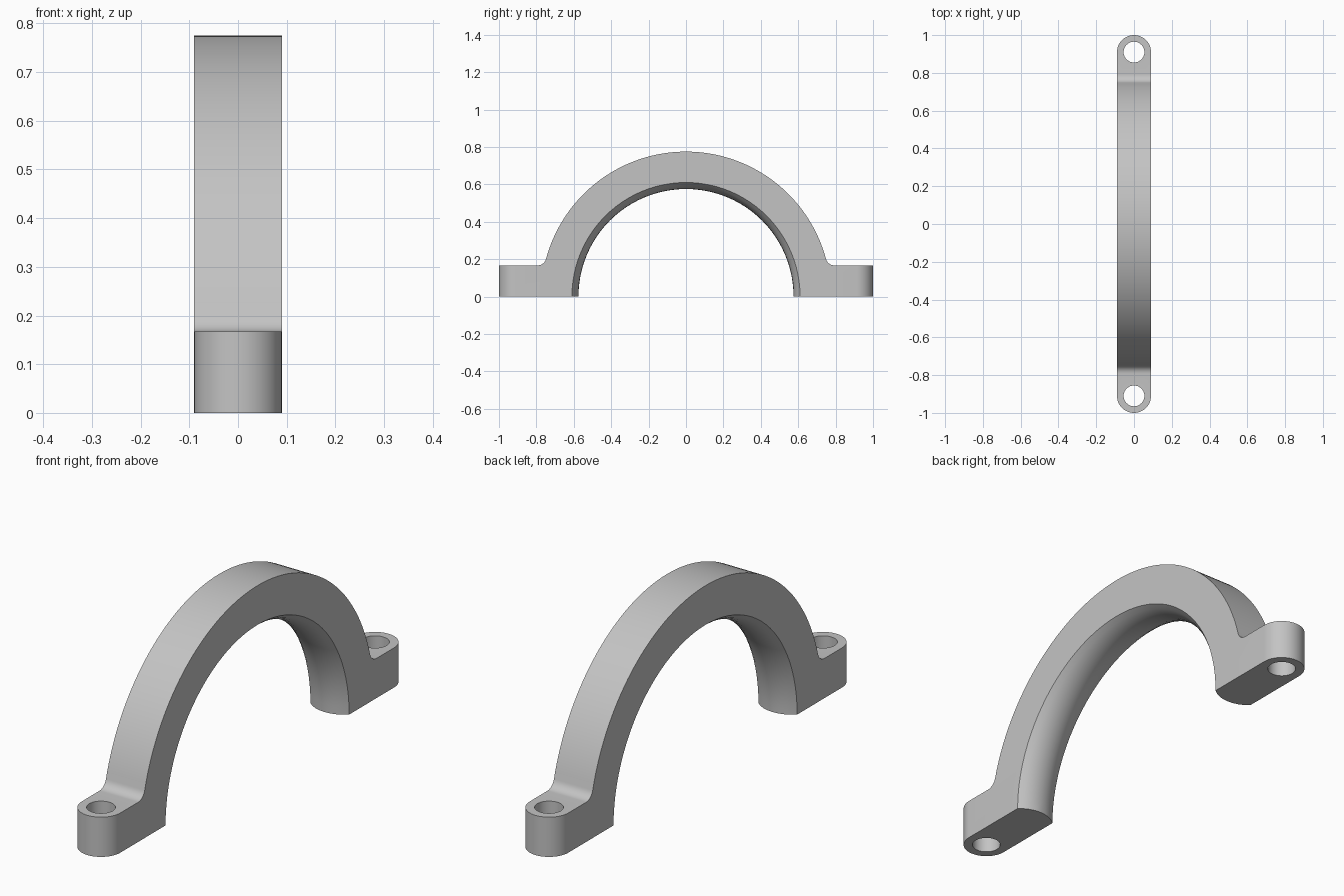
import bpy, bmesh, math
from mathutils import Matrix

HALF_W = 0.09      # half the strap width
R_OUT = 0.775      # outer arch radius
R_SIDE, R_MID = 0.61, 0.575   # inner radius at the sides and at the crown of the bulge
LUG_H = 0.167
FILLET = 0.045
HOLE_Y, HOLE_R = 0.91, 0.055

if "Cube" in bpy.data.objects:
    bpy.data.objects.remove(bpy.data.objects["Cube"], do_unlink=True)

grey = bpy.data.materials.new("cast grey")
grey.use_nodes = True
colour = (0.55, 0.55, 0.55, 1)
grey.diffuse_color = colour
grey.node_tree.nodes["Principled BSDF"].inputs["Base Color"].default_value = colour


def arc(cx, cy, r, a0, a1, n):
    return [(cx + r * math.cos(a0 + (a1 - a0) * i / n),
             cy + r * math.sin(a0 + (a1 - a0) * i / n)) for i in range(n + 1)]


def finish(bm, name):
    bmesh.ops.recalc_face_normals(bm, faces=bm.faces)
    mesh = bpy.data.meshes.new(name)
    bm.to_mesh(mesh)
    bm.free()
    mesh.materials.append(grey)
    obj = bpy.data.objects.new(name, mesh)
    bpy.context.collection.objects.link(obj)
    return obj


def prism(name, points, place, shift):
    """Extrude a closed 2D outline, placed in 3D by a function, along shift."""
    bm = bmesh.new()
    face = bm.faces.new([bm.verts.new(place(*p)) for p in points])
    new = bmesh.ops.extrude_face_region(bm, geom=[face])["geom"]
    bmesh.ops.translate(bm, vec=shift, verts=[g for g in new if isinstance(g, bmesh.types.BMVert)])
    return finish(bm, name)


def cut(target, tool, operation):
    tool.hide_render = True
    mod = target.modifiers.new("cut", "BOOLEAN")
    mod.operation, mod.solver, mod.object = operation, "EXACT", tool
    bpy.context.view_layer.objects.active = target
    bpy.ops.object.modifier_apply(modifier=mod.name)
    bpy.data.objects.remove(tool, do_unlink=True)


# Side outline: lug, fillet, arch, fillet, lug
fz = LUG_H + FILLET
fy = math.sqrt((R_OUT + FILLET) ** 2 - fz ** 2)
lean = math.atan2(fz, fy)
half = [(1.1, 0), (1.1, LUG_H)]
half += arc(fy, fz, FILLET, -math.pi / 2, -math.pi + lean, 8)
half += arc(0, 0, R_OUT, lean, math.pi / 2, 36)[1:]
outline = half + [(-y, z) for y, z in reversed(half[:-1])]
clamp = prism("half_clamp_bracket", outline, lambda y, z: (-0.15, y, z), (0.3, 0, 0))

# Plan outline with rounded ends
end = 1 - HALF_W
plan = arc(0, end, HALF_W, 0, math.pi, 24) + arc(0, -end, HALF_W, math.pi, 2 * math.pi, 24)
cut(clamp, prism("plan_cutter", plan, lambda x, y: (x, y, -0.1), (0, 0, 1.2)), "INTERSECT")

# Bore with a bulged wall, revolved about the x axis
sag = R_SIDE - R_MID
bulge = (HALF_W ** 2 + sag ** 2) / (2 * sag)
spread = math.asin(HALF_W / bulge)
wall = arc(0, R_MID + bulge, bulge, -math.pi / 2 - spread, -math.pi / 2 + spread, 8)
wall = [(-0.12, wall[0][1] + 0.03)] + wall + [(0.12, wall[-1][1] + 0.03)]
bm = bmesh.new()
steps = 96
rings = []
for x, r in wall:
    rings.append([bm.verts.new((x, y, z)) for y, z in arc(0, 0, r, 0, 2 * math.pi, steps)[:-1]])
for a, b in zip(rings, rings[1:]):
    for i in range(steps):
        j = (i + 1) % steps
        bm.faces.new((a[i], a[j], b[j], b[i]))
bm.faces.new(rings[0])
bm.faces.new(rings[-1])
cut(clamp, finish(bm, "bore_cutter"), "DIFFERENCE")

# Bolt holes through both lugs
for side in (-1, 1):
    bm = bmesh.new()
    bmesh.ops.create_cone(bm, cap_ends=True, segments=40, radius1=HOLE_R, radius2=HOLE_R, depth=0.6,
                          matrix=Matrix.Translation((0, side * HOLE_Y, 0.1)))
    cut(clamp, finish(bm, "hole_cutter"), "DIFFERENCE")

# Smooth shading with crisp edges
bpy.ops.object.select_all(action="DESELECT")
clamp.select_set(True)
bpy.context.view_layer.objects.active = clamp
bpy.ops.object.shade_smooth_by_angle(angle=math.radians(30))
